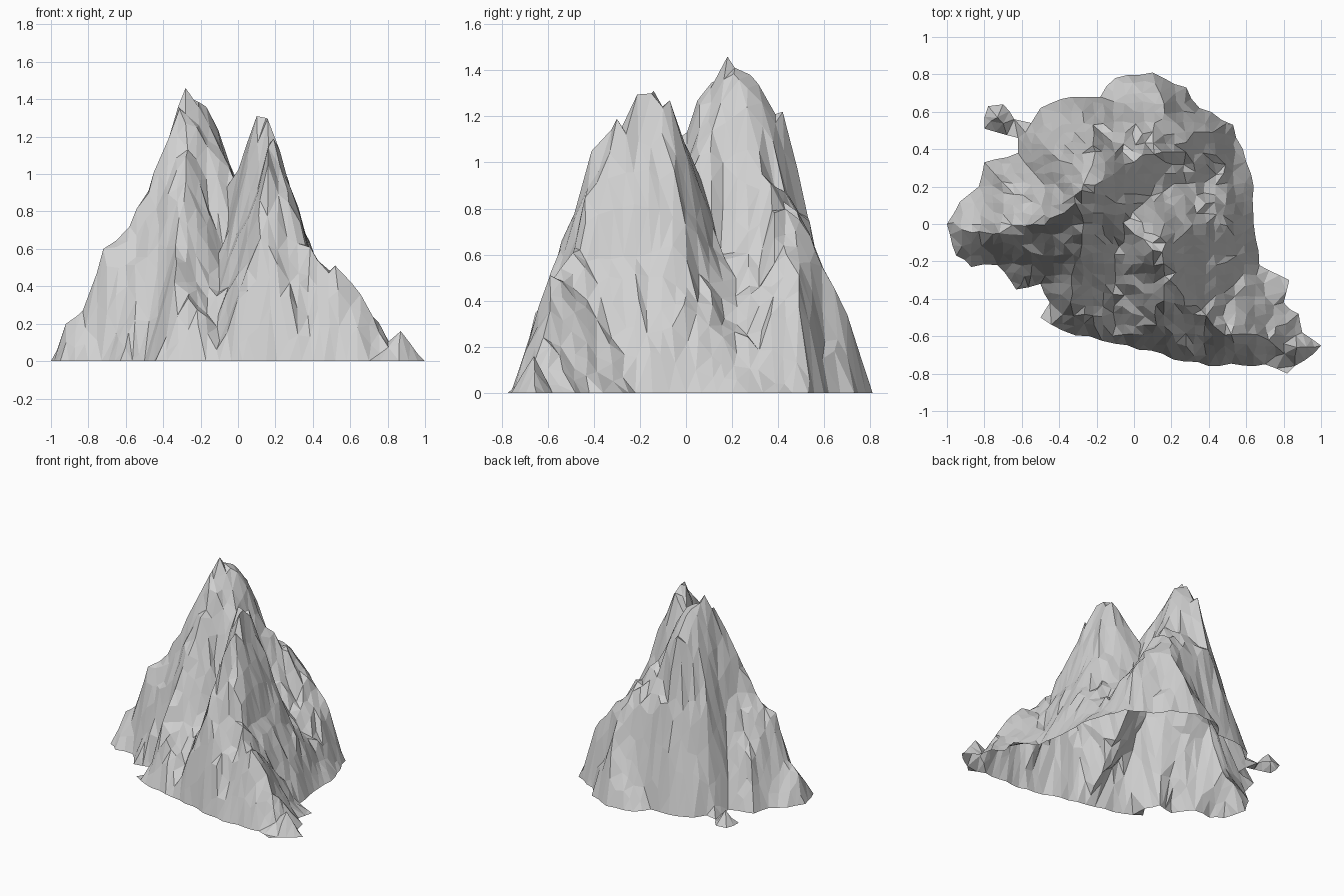
import bpy
import bmesh
import random
from mathutils import Vector
from mathutils.bvhtree import BVHTree
from mathutils.geometry import delaunay_2d_cdt

random.seed(11)
CELL = 0.054          # spacing of the rock facets
DOWN = Vector((0, 0, -1))

cube = bpy.data.objects.get("Cube")
if cube:
    bpy.data.objects.remove(cube, do_unlink=True)

# Foot of the mountain, counterclockwise, in hundredths
FOOT = [(100, -65), (90, -58), (88, -48), (80, -42), (83, -30), (67, -22),
        (64, 0), (64, 20), (53, 53), (35, 62), (28, 73), (10, 81),
        (-10, 78), (-18, 68), (-33, 68), (-50, 62), (-55, 54), (-64, 56),
        (-70, 64), (-78, 63), (-80, 51), (-62, 46), (-62, 38),
        (-80, 33), (-83, 20), (-93, 12), (-100, 0), (-95, -17), (-87, -23),
        (-73, -22), (-63, -35), (-50, -32), (-45, -42), (-50, -50),
        (-38, -57), (-10, -64), (40, -76), (70, -75), (82, -80)]

# Crest and gully lines as (x, y, height), in hundredths
LINES = {
    "west crest": [(-92, -3, 20), (-83, -4, 27), (-72, -5, 60), (-58, -1, 72),
                   (-45, 3, 101), (-32, 15, 136)],
    "main crest": [(-28, 18, 146), (-24, 28, 138), (-22, 42, 122),
                   (-22, 53, 76)],
    "back spur": [(-17, 23, 136), (0, 33, 95), (15, 56, 62), (14, 70, 34)],
    "north west spur": [(-40, 34, 90)],
    "front spur": [(-28, 5, 127), (-29, -18, 85), (-34, -42, 42)],
    "second crest": [(5, -8, 117), (10, -14, 131), (15, -15, 130),
                     (19, -30, 119), (16, -41, 105), (12, -54, 66)],
    "second north edge": [(14, -7, 127), (19, 14, 58)],
    "south east spur": [(28, -34, 93), (36, -46, 62), (52, -59, 51),
                        (72, -62, 24), (80, -64, 10), (87, -66, 16)],
    "east bench": [(38, -15, 61), (46, 0, 42)],
    "corner spur": [(42, 49, 38)],
    "west flank": [(-68, 20, 38)],
    "outlying rock": [(-58, 49, 6), (-73, 57, 10)],
    "front gully": [(-2, 3, 97), (-8, -12, 60), (-10, -28, 41)],
    "east gully": [(9, 15, 60), (50, 22, 17)],
    "west gully": [(-50, -20, 42)],
    "north west gully": [(-48, 21, 62)],
}


def triangulate(points, foot_count, edges=()):
    """Triangulate points inside the foot loop and keep their heights."""
    flat = [p.xy for p in points]
    loop = list(range(foot_count))
    verts, _, faces, origin, _, _ = delaunay_2d_cdt(flat, list(edges), [loop], 1, 1e-5)
    shaped = []
    for co, src in zip(verts, origin):
        z = points[src[0]].z if src else 0.0
        shaped.append(Vector((co.x, co.y, z)))
    return shaped, faces


# Coarse landform spanned between the foot, the crests and the gullies
foot = [Vector((x, y, 0)) / 100 for x, y in FOOT]
marks, links = [], []
for line in LINES.values():
    for i, point in enumerate(line):
        if i:
            last = len(foot) + len(marks)
            links.append((last - 1, last))
        marks.append(Vector(point) / 100)
landform = BVHTree.FromPolygons(*triangulate(foot + marks, len(foot), links))

# Finer, slightly ragged foot line
rim = []
for a, b in zip(foot, foot[1:] + foot[:1]):
    steps = max(1, round((b - a).length / (CELL * 1.2)))
    side = (b - a).normalized().cross(DOWN)
    for i in range(steps):
        shift = random.uniform(-0.01, 0.01) if i else 0
        rim.append(a.lerp(b, i / steps) + side * shift)

# Rock points scattered on a jittered grid, roughened in height
rocks = []
count = int(1 / CELL) + 1
for i in range(-count, count + 1):
    for j in range(-count, count + 1):
        x = i * CELL + random.uniform(-0.2, 0.2) * CELL
        y = j * CELL + random.uniform(-0.2, 0.2) * CELL
        hit = landform.ray_cast(Vector((x, y, 5)), DOWN)[0]
        if hit is None or hit.z < 0.03:
            continue
        here = hit.xy
        if min((here - m.xy).length for m in marks) < CELL * 0.6:
            continue
        if min((here - r.xy).length for r in rim) < CELL * 0.55:
            continue
        rough = min(1, hit.z / 0.3)
        hit.z = max(0.02, hit.z + rough * random.uniform(-0.035, 0.045))
        rocks.append(hit)

# Mountain shell, open underneath
verts, faces = triangulate(rim + marks + rocks, len(rim))
mesh = bpy.data.meshes.new("mountain")
mesh.from_pydata(verts, [], faces)
bm = bmesh.new()
bm.from_mesh(mesh)
bm.normal_update()
bmesh.ops.reverse_faces(bm, faces=[f for f in bm.faces if f.normal.z < 0])
bm.to_mesh(mesh)
bm.free()
mountain = bpy.data.objects.new("mountain", mesh)
bpy.context.collection.objects.link(mountain)

# Plain grey stone
stone = bpy.data.materials.new("grey stone")
stone.use_nodes = True
GREY = (0.64, 0.64, 0.64, 1)
stone.diffuse_color = GREY
stone.node_tree.nodes["Principled BSDF"].inputs["Base Color"].default_value = GREY
mesh.materials.append(stone)
